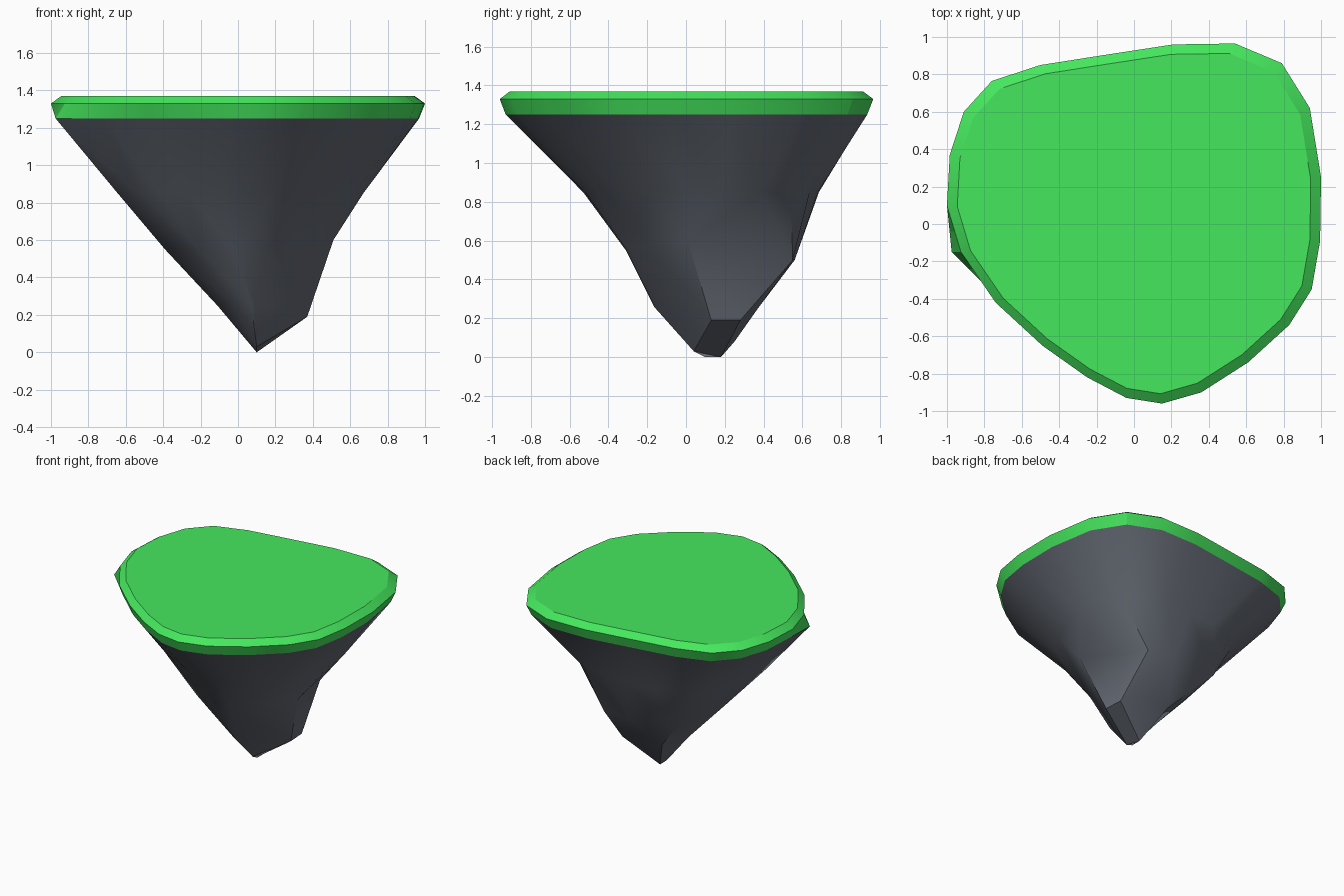
import bpy, bmesh, math
from mathutils import Vector

if "Cube" in bpy.data.objects:
    bpy.data.objects.remove(bpy.data.objects["Cube"])

# Island outline, counter-clockwise from the right side
RIM = [(1, .25), (.94, .62), (.79, .86), (.54, .965), (.21, .96), (-.15, .905),
       (-.5, .85), (-.76, .765), (-.91, .6), (-.985, .37), (-1, .1),
       (-.925, -.15), (-.74, -.42), (-.49, -.65), (-.25, -.82), (-.04, -.93),
       (.15, -.96), (.36, -.9), (.61, -.74), (.83, -.54), (.95, -.35), (.995, -.09)]
N = len(RIM)
# Outline index where each of the eight rock ridges meets the rim
CORNERS = [0, 2, 4, 7, 10, 12, 16, 19]

# Rock cross-sections: E, NE, N, NW, W, SW, S, SE
UPPER = [(.67, .18), (.57, .54), (.25, .68), (-.38, .60),
         (-.64, .1), (-.54, -.22), (.05, -.53), (.44, -.35)]
MIDDLE = [(.51, .01, .6), (.33, .55, .5), (.1, .56, .5), (-.29, .54, .53),
          (-.39, .1, .55), (-.2, -.23, .54), (-.02, -.31, .55), (.15, -.31, .56)]
LOWER = [(.37, .13, .19), (.36, .28, .19), (.2, .37, .25), (-.03, .34, .25),
         (-.11, .13, .25), (-.03, -.09, .27), (.07, -.165, .26), (.09, -.16, .26)]
TIP = [(.1, .04, .03), (.1, .18, 0), (.1, .25, .08), (.1, .18, 0),
       (.1, .1, 0), (.1, .04, .03), (.1, .04, .03), (.1, .04, .03)]


def scaled_rim(scale, z):
    return [(x * scale, y * scale, z) for x, y in RIM]


def smooth_ring(pts, z):
    """Round an eight-point section up to the rim's point count."""
    ring = []
    for k in range(8):
        a, b, c, d = (Vector(pts[(k + j) % 8]) for j in (-1, 0, 1, 2))
        steps = (CORNERS[(k + 1) % 8] - CORNERS[k]) % N
        for s in range(steps):
            t = s / steps
            p = 0.5 * (2 * b + (c - a) * t + (2 * a - 5 * b + 4 * c - d) * t ** 2
                       + (3 * b - a - 3 * c + d) * t ** 3)
            ring.append((p.x, p.y, z))
    return ring


def nearest_corner(i):
    gap = lambda k: min((i - CORNERS[k]) % N, (CORNERS[k] - i) % N)
    return min(range(8), key=gap)


def loft(name, rings, color, cap=False):
    """Skin rings from top to bottom, fanning where the count drops to eight."""
    bm = bmesh.new()
    loops = [[bm.verts.new(p) for p in r] for r in rings]
    if cap:
        bm.faces.new(loops[0])
    for up, low in zip(loops, loops[1:]):
        n = len(up)
        for i in range(n):
            j = (i + 1) % n
            a, b = (i, j) if len(low) == n else (nearest_corner(i), nearest_corner(j))
            quad = [up[i], low[a], low[b], up[j]]
            bm.faces.new(list(dict.fromkeys(quad)))
    bmesh.ops.remove_doubles(bm, verts=bm.verts, dist=0.001)
    mesh = bpy.data.meshes.new(name)
    bm.to_mesh(mesh)
    bm.free()
    obj = bpy.data.objects.new(name, mesh)
    bpy.context.collection.objects.link(obj)
    mat = bpy.data.materials.new(name)
    mat.diffuse_color = color
    mat.use_nodes = True
    mat.node_tree.nodes["Principled BSDF"].inputs["Base Color"].default_value = mat.diffuse_color
    mesh.materials.append(mat)
    bpy.ops.object.select_all(action='DESELECT')
    obj.select_set(True)
    bpy.context.view_layer.objects.active = obj
    bpy.ops.object.shade_smooth_by_angle(angle=math.radians(32))


# Seam between turf and rock, with the overhanging left corner
seam = scaled_rim(.968, 1.25)
seam[11] = (-.975, -.15, 1.25)

# Grass slab
loft("grass_top", [scaled_rim(.945, 1.37), scaled_rim(1, 1.33), seam],
     (.06, .8, .11, 1), cap=True)

# Tapering rock underside
loft("rock_base", [seam, smooth_ring(UPPER, .85), MIDDLE, LOWER, TIP],
     (.13, .145, .175, 1))
